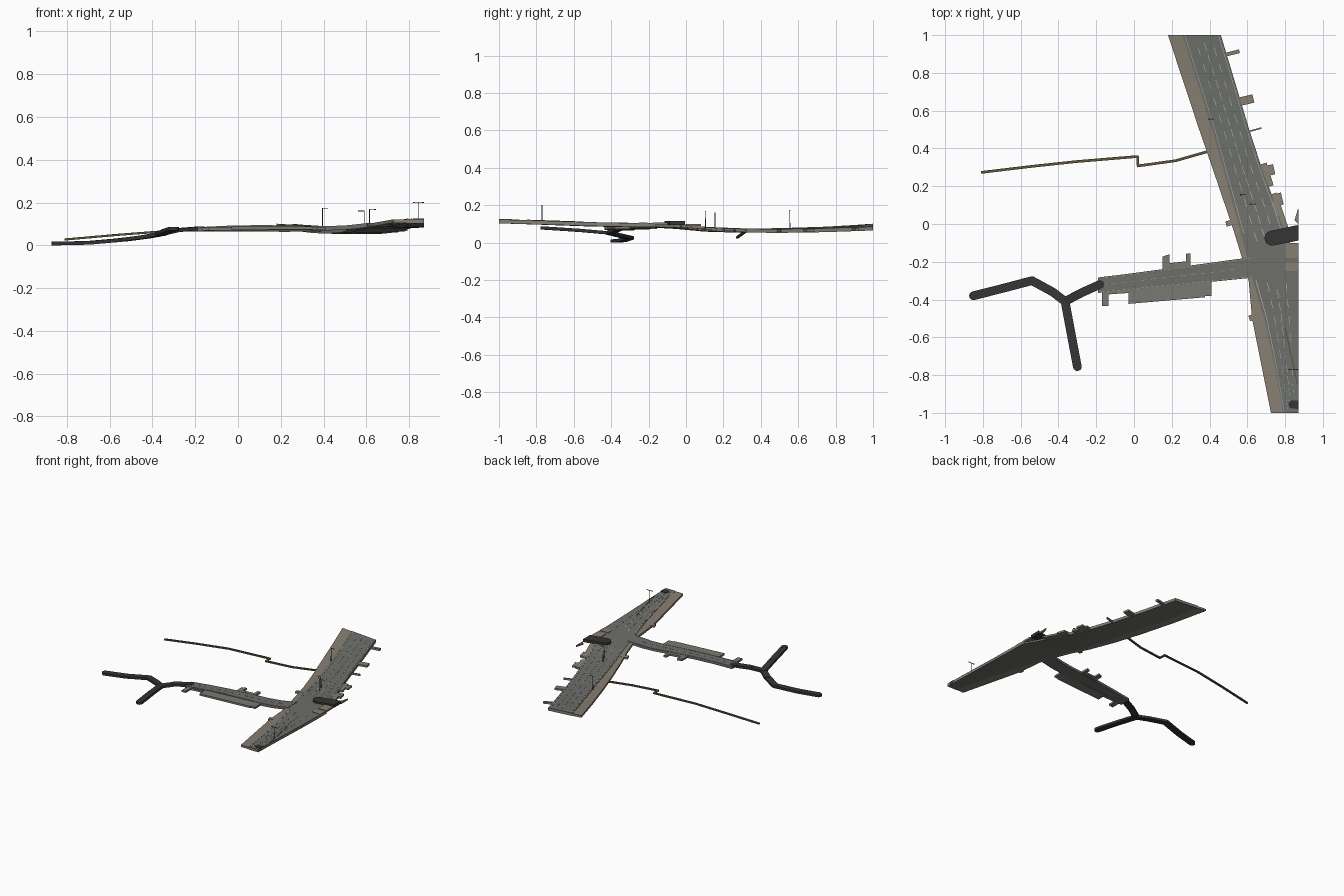
import bpy, bmesh, math
from mathutils import Vector

if "Cube" in bpy.data.objects:
    bpy.data.objects.remove(bpy.data.objects["Cube"])

def mat(name, r, g, b):
    m = bpy.data.materials.new(name)
    m.diffuse_color = (r, g, b, 1)
    m.use_nodes = True
    m.node_tree.nodes["Principled BSDF"].inputs["Base Color"].default_value = m.diffuse_color
    return m

ASPHALT = mat("asphalt", .155, .16, .145)
PAVING = mat("paving", .24, .21, .17)
WALK = mat("walk_grey", .20, .19, .17)
DARK = mat("dark_path", .035, .035, .035)
DIRT = mat("dirt", .12, .09, .045)
PAINT = mat("paint", .42, .42, .39)
METAL = mat("metal", .05, .055, .055)

def add_strip(bm, rows, t):
    """Closed slab from (left, right) top-edge pairs."""
    d = Vector((0, 0, -t))
    q = [[bm.verts.new(p) for p in (Vector(l), Vector(r), Vector(r) + d, Vector(l) + d)]
         for l, r in rows]
    for a, b in zip(q, q[1:]):
        for i in range(4):
            j = (i + 1) % 4
            bm.faces.new((a[i], a[j], b[j], b[i]))
    bm.faces.new(q[0][::-1])
    bm.faces.new(q[-1])

def add_disc(bm, p, r, t):
    ret = bmesh.ops.create_cone(bm, cap_ends=True, segments=20, radius1=r, radius2=r, depth=t)
    bmesh.ops.translate(bm, verts=ret["verts"], vec=(p[0], p[1], p[2] - t / 2))

def finish(bm, name, material):
    bmesh.ops.recalc_face_normals(bm, faces=bm.faces)
    me = bpy.data.meshes.new(name)
    bm.to_mesh(me)
    bm.free()
    me.materials.append(material)
    ob = bpy.data.objects.new(name, me)
    bpy.context.collection.objects.link(ob)
    return ob

def lerp_table(tab, u):
    """Smooth-free interpolation of a table whose first column ascends."""
    u = min(max(u, tab[0][0]), tab[-1][0])
    for a, b in zip(tab, tab[1:]):
        if u <= b[0]:
            f = (u - a[0]) / (b[0] - a[0])
            return [p + (q - p) * f for p, q in zip(a, b)]

# main road: y, left, asphalt left, right, z left, z right
MAIN = [(-1, .725, .79, .87, .121, .121), (-.75, .675, .745, .87, .112, .114),
        (-.5, .625, .69, .87, .103, .106), (-.3, .607, .63, .87, .100, .102),
        (-.18, .572, .60, .87, .098, .101), (-.05, .532, .565, .80, .090, .098),
        (.1, .482, .525, .75, .076, .080), (.3, .414, .47, .675, .070, .072),
        (.5, .345, .415, .61, .074, .070), (.75, .262, .335, .535, .084, .074),
        (1, .18, .255, .46, .101, .083)]
# side road: x, y bottom, y top, z
SIDE = [(-.19, -.365, -.283, .080), (-.05, -.352, -.266, .087), (.1, -.336, -.246, .090),
        (.25, -.322, -.226, .088), (.4, -.307, -.206, .085), (.5, -.297, -.192, .088),
        (.62, -.285, -.176, .101)]

def on_main(x, y, lift=0):
    _, l, a, r, zl, zr = lerp_table(MAIN, y)
    return (x, y, zl + (zr - zl) * (x - l) / (r - l) + lift)

def main_row(y, f0, f1, lift):
    """f measured across the asphalt."""
    _, l, a, r, zl, zr = lerp_table(MAIN, y)
    return tuple(on_main(a + (r - a) * f, y, lift) for f in (f0, f1))

def side_row(x, f0, f1, lift):
    _, y0, y1, z = lerp_table(SIDE, x)
    return tuple((x, y0 + (y1 - y0) * f, z + lift) for f in (f1, f0))

# main road bed and carriageway
bm = bmesh.new()
add_strip(bm, [(on_main(l, y), on_main(r, y)) for y, l, a, r, _, _ in MAIN], .016)
finish(bm, "main_road_bed", PAVING)
bm = bmesh.new()
add_strip(bm, [main_row(m[0], 0, 1, .003) for m in MAIN], .021)
finish(bm, "main_carriageway", ASPHALT)

# side road
bm = bmesh.new()
add_strip(bm, [side_row(s[0], 0, 1, .003) for s in SIDE], .019)
finish(bm, "side_road", ASPHALT)

# paving on the far side of the junction
bm = bmesh.new()
for y0, y1 in ((-.18, -.1), (-.25, -.205)):
    add_strip(bm, [((.80, y, .107), (.87, y, .107)) for y in (y0, y1)], .014)
finish(bm, "corner_paving", PAVING)

# painted lines
bm = bmesh.new()
ys = [m[0] for m in MAIN]
for f in (.06, .93):
    add_strip(bm, [main_row(y, f, f + .014, .0045) for y in ys if y > -.1], .003)
    if f < .5:
        add_strip(bm, [main_row(y, f, f + .02, .0045) for y in ys if y < -.29], .003)
for f, n in ((.3, 22), (.5, 30), (.72, 22)):
    for i in range(n):
        y = -.98 + 1.96 * i / n
        if -.33 < y < -.12:
            continue
        add_strip(bm, [main_row(v, f, f + .016, .0045) for v in (y, y + .045)], .003)
for i in range(14):
    x = -.17 + .052 * i
    add_strip(bm, [side_row(v, .49, .51, .0045) for v in (x, x + .026)], .003)
for f in (.04, .94):
    add_strip(bm, [side_row(s[0], f, f + .015, .0045) for s in SIDE], .003)
finish(bm, "road_markings", PAINT)

# side road pavements and driveway stubs: x0, x1, y0 and y1 at each end
bm = bmesh.new()
for x0, x1, a0, a1, b0, b1 in (
        (-.17, .41, -.375, -.355, -.335, -.30), (-.03, .375, -.423, -.35, -.388, -.30),
        (-.17, -.135, -.435, -.35, -.433, -.35), (.375, .41, -.38, -.30, -.38, -.30),
        (.16, .30, -.245, -.21, -.225, -.195), (.152, .188, -.24, -.172, -.235, -.16),
        (.275, .298, -.225, -.158, -.225, -.155)):
    z0, z1 = lerp_table(SIDE, x0)[3] + .001, lerp_table(SIDE, x1)[3] + .001
    add_strip(bm, [((x0, a1, z0), (x0, a0, z0)), ((x1, b1, z1), (x1, b0, z1))], .014)
finish(bm, "side_pavements", WALK)

# main road pavements and stubs: start, end, width
bm = bmesh.new()
for p, q, w in (((.46, .89), (.558, .915), .02), ((.53, .64), (.632, .665), .045),
                ((.57, .48), (.675, .508), .008), ((.65, .27), (.742, .29), .055),
                ((.70, .115), (.785, .135), .065), ((.56, .02), (.487, .0), .028),
                ((.685, .32), (.722, .20), .035), ((.735, .16), (.80, -.03), .04),
                ((.64, -.49), (.61, -.5), .03)):
    p, q = Vector(p), Vector(q)
    d = (q - p).normalized()
    n = Vector((-d.y, d.x)) * w / 2
    add_strip(bm, [(on_main(*(c + n), .001), on_main(*(c - n), .001)) for c in (p, q)], .014)
add_strip(bm, [((.85, .02, .1), (.87, .0, .1)), ((.868, .08, .1), (.87, .08, .1))], .012)
finish(bm, "main_pavements", PAVING)

def trail(name, lines, w, t, material, discs=True):
    """Flat path along polylines, optionally rounded at every joint."""
    bm = bmesh.new()
    for pts in lines:
        pts = [Vector(p) for p in pts]
        if discs:
            for p in pts:
                add_disc(bm, p, w / 2, t)
            for a, b in zip(pts, pts[1:]):
                n = Vector((a.y - b.y, b.x - a.x, 0)).normalized() * w / 2
                add_strip(bm, [(a + n, a - n), (b + n, b - n)], t)
        else:
            rows = []
            for i, p in enumerate(pts):
                d = pts[min(i + 1, len(pts) - 1)] - pts[max(i - 1, 0)]
                n = Vector((-d.y, d.x, 0)).normalized() * w / 2
                rows.append((p + n, p - n))
            add_strip(bm, rows, t)
    return finish(bm, name, material)

# dark forked track at the west end
fork = (-.365, -.41, .06)
trail("forked_track", [
    [(-.85, -.38, .017), (-.70, -.342, .020), (-.54, -.30, .034), (-.43, -.36, .048),
     fork, (-.28, -.365, .080), (-.18, -.32, .088)],
    [fork, (-.335, -.57, .074), (-.30, -.755, .086)]], .046, .017, DARK)

# short dark tracks cut off at the east edge
bm = bmesh.new()
for c, r, y0, y1, z in (((.73, -.075), .039, -.005, -.088, .115), ((.84, -.955), .022, -.935, -.98, .126)):
    add_disc(bm, (*c, z), r, .022)
    add_strip(bm, [((c[0] - .005, c[1] + r, z), (c[0] + .005, c[1] - r, z)),
                   ((.87, y0, z), (.87, y1, z))], .022)
finish(bm, "east_tracks", DARK)

# dirt footpaths
trail("dirt_footpath", [[(-.81, .273, .032), (-.56, .303, .054), (-.31, .33, .073), (.015, .357, .075)],
                        [(.018, .362, .075), (.022, .302, .075)],
                        [(.018, .307, .075), (.22, .335, .073), (.385, .382, .075)]],
      .014, .010, DIRT, False)
trail("verge_line", [[on_main(.80, -.55, .006), on_main(.866, -.85, .006)]], .007, .005, DIRT, False)

# street lamps: x, y, top, arm ends
bm = bmesh.new()
for x, y, top, x0, x1 in ((.395, .555, .175, .395, .42), (.59, .155, .162, .562, .59),
                          (.615, .105, .17, .615, .645), (.845, -.77, .202, .818, .869)):
    base = on_main(x, y)[2] - .01
    ret = bmesh.ops.create_cone(bm, cap_ends=True, segments=6, radius1=.0028, radius2=.0016, depth=top - base)
    bmesh.ops.translate(bm, verts=ret["verts"], vec=(x, y, (top + base) / 2))
    add_strip(bm, [((x0, y + .0015, top), (x0, y - .0015, top)),
                   ((x1, y + .0015, top), (x1, y - .0015, top))], .003)
    for e in (x0, x1):
        if abs(e - x) > .005:
            s = .008 if e < x else -.008
            add_strip(bm, [((e, y + .003, top), (e, y - .003, top)),
                           ((e + s, y + .003, top), (e + s, y - .003, top))], .004)
finish(bm, "street_lamps", METAL)
